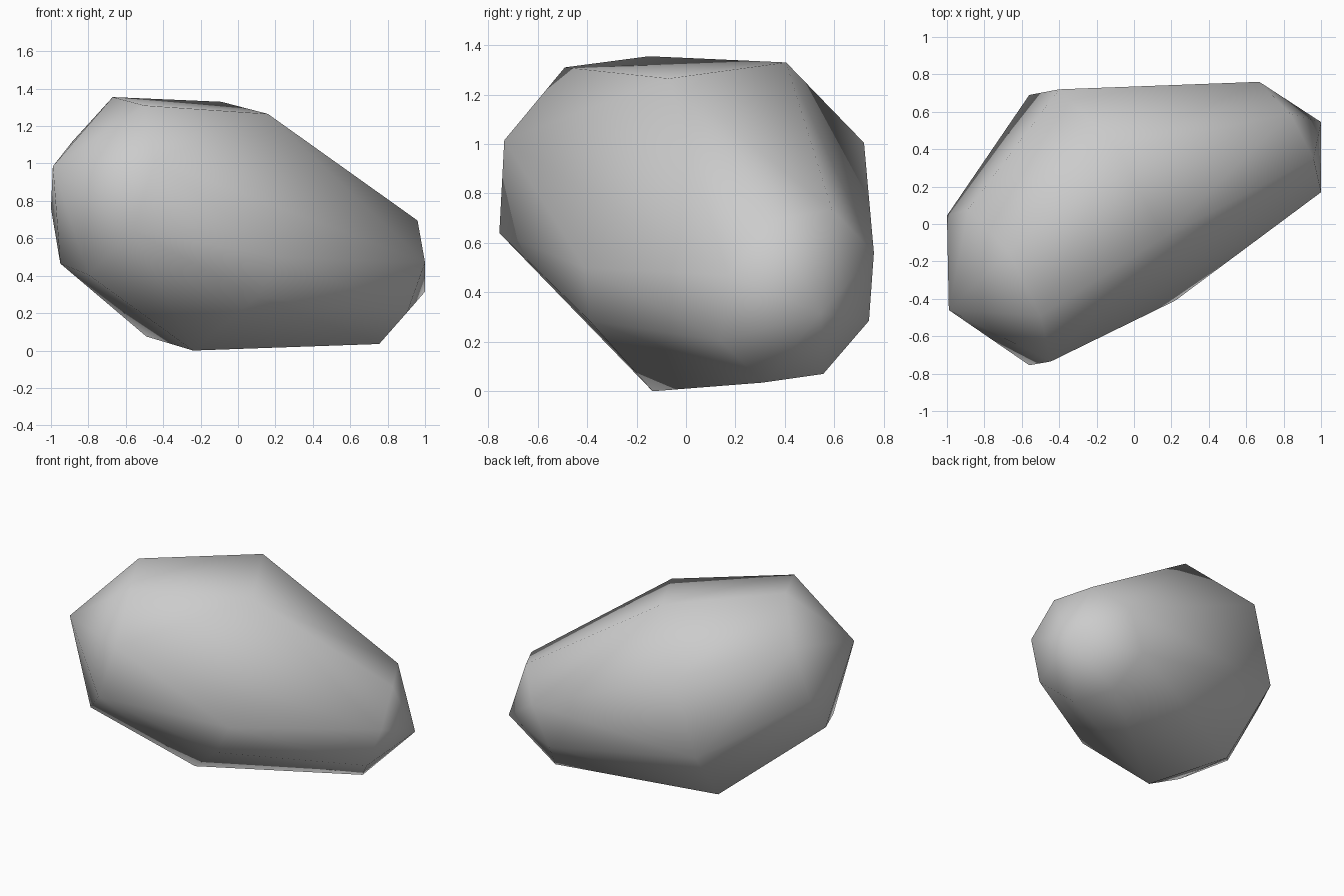
import bpy
import bmesh

# Remove the default cube
default_cube = bpy.data.objects.get("Cube")
if default_cube:
    bpy.data.objects.remove(default_cube, do_unlink=True)


def make_material(name, color):
    material = bpy.data.materials.new(name)
    material.use_nodes = True
    material.diffuse_color = color
    shader = next(n for n in material.node_tree.nodes if n.type == "BSDF_PRINCIPLED")
    shader.inputs["Base Color"].default_value = color
    return material


def make_hull(name, corners, material):
    """Wrap a convex, smooth-shaded skin around a handful of corner points."""
    bm = bmesh.new()
    for corner in corners:
        bm.verts.new(corner)
    bmesh.ops.convex_hull(bm, input=bm.verts[:], use_existing_faces=False)
    loose = [v for v in bm.verts if not v.link_faces]
    bmesh.ops.delete(bm, geom=loose, context="VERTS")
    bmesh.ops.recalc_face_normals(bm, faces=bm.faces[:])
    for face in bm.faces:
        face.smooth = True
    mesh = bpy.data.meshes.new(name)
    bm.to_mesh(mesh)
    bm.free()
    mesh.materials.append(material)
    rock = bpy.data.objects.new(name, mesh)
    bpy.context.scene.collection.objects.link(rock)
    return rock


# Crown of the boulder
crown = [(-.67, -.15, 1.355), (-.09, .405, 1.33), (.16, -.07, 1.265), (-.5, -.49, 1.31)]

# Blunt shoulder end
shoulder = [(-.99, -.46, .985), (-.885, .08, 1.118), (-1, .045, .76),
            (-.95, -.2, .465), (-.8, -.5, .405)]

# Front and back flanks
front_flank = [(-.445, -.735, 1.015), (-.56, -.755, .64), (.22, -.41, .5), (.1, -.39, .285)]
back_flank = [(-.4, .72, 1.005), (-.56, .69, .48), (.67, .76, .56), (.55, .74, .285)]

# Narrow low end
tip = [(.96, .35, .695), (.835, .59, .735), (1, .17, .47), (1, .545, .315), (.905, .14, .205)]

# Underside
base = [(-.24, -.135, 0), (.755, .31, .035), (.63, .555, .07), (-.49, .34, .075)]

stone_grey = make_material("stone grey", (.6, .6, .6, 1))
make_hull("boulder", crown + shoulder + front_flank + back_flank + tip + base, stone_grey)
